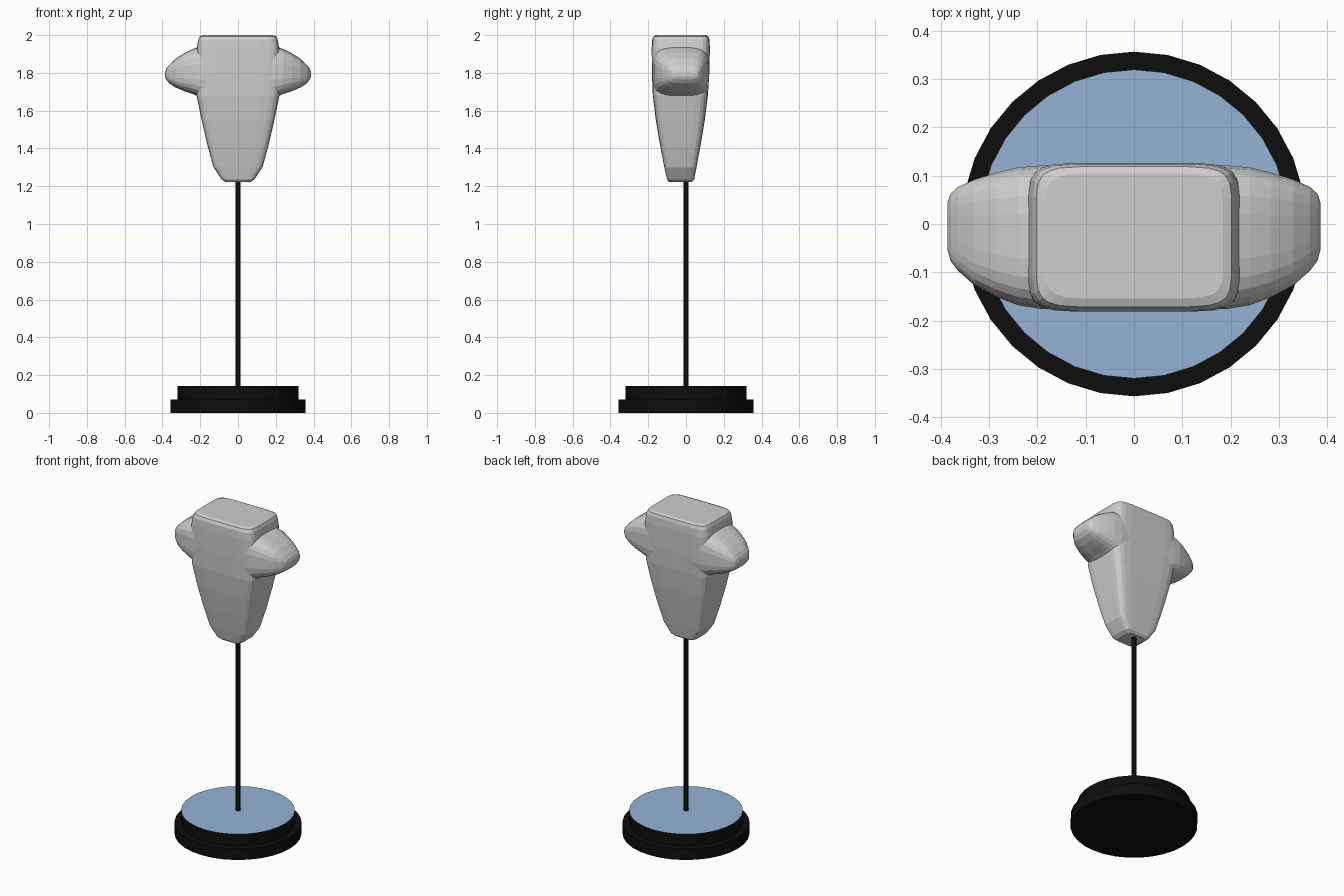
import bpy, bmesh, math

if "Cube" in bpy.data.objects:
    bpy.data.objects.remove(bpy.data.objects["Cube"])


def material(name, rgb):
    m = bpy.data.materials.new(name)
    m.diffuse_color = (*rgb, 1)
    m.use_nodes = True
    m.node_tree.nodes["Principled BSDF"].inputs["Base Color"].default_value = m.diffuse_color
    return m


stone = material("pale grey", (0.62, 0.62, 0.62))
black = material("black", (0.004, 0.004, 0.004))
blue = material("light blue", (0.30, 0.45, 0.66))


def add_object(name, bm, mats):
    bmesh.ops.recalc_face_normals(bm, faces=bm.faces)
    me = bpy.data.meshes.new(name)
    bm.to_mesh(me)
    bm.free()
    for m in mats:
        me.materials.append(m)
    ob = bpy.data.objects.new(name, me)
    bpy.context.collection.objects.link(ob)
    return ob


def rounded(u0, u1, v0, v1, power, count=24):
    """Points of a rounded rectangle between the given limits."""
    pts = []
    for i in range(count):
        a = 2 * math.pi * (i + 0.5) / count
        c, s = math.cos(a), math.sin(a)
        u = math.copysign(abs(c) ** (2 / power), c)
        v = math.copysign(abs(s) ** (2 / power), s)
        pts.append(((u0 + u1) / 2 + u * (u1 - u0) / 2,
                    (v0 + v1) / 2 + v * (v1 - v0) / 2))
    return pts


def loft(name, rings, mats):
    bm = bmesh.new()
    loops = [[bm.verts.new(p) for p in ring] for ring in rings]
    for a, b in zip(loops, loops[1:]):
        for i in range(len(a)):
            j = (i + 1) % len(a)
            bm.faces.new((a[i], a[j], b[j], b[i]))
    bm.faces.new(loops[0])
    bm.faces.new(loops[-1])
    return add_object(name, bm, mats)


def cylinder(name, radius, z0, z1, sides, mats):
    ring = [(radius * math.sin(2 * math.pi * i / sides),
             radius * math.cos(2 * math.pi * i / sides)) for i in range(sides)]
    return loft(name, [[(x, y, z) for x, y in ring] for z in (z0, z1)], mats)


# Stepped round base, blue on the top face, and thin pole
cylinder("base_lower", 0.357, 0, 0.07, 32, [black])
upper = cylinder("base_upper", 0.32, 0.07, 0.143, 32, [black, blue])
for f in upper.data.polygons:
    f.material_index = int(f.normal.z > 0.9)
cylinder("pole", 0.013, 0.14, 1.26, 12, [black])

# Tapering torso: height, half width, front y, back y
body_rings = [(1.222, 0.065, -0.088, 0.03), (1.235, 0.086, -0.10, 0.043),
              (1.30, 0.130, -0.115, 0.056), (1.42, 0.163, -0.138, 0.078),
              (1.55, 0.193, -0.160, 0.100), (1.68, 0.220, -0.176, 0.116),
              (1.80, 0.224, -0.181, 0.124), (1.93, 0.219, -0.182, 0.127),
              (1.975, 0.211, -0.180, 0.125), (1.993, 0.203, -0.172, 0.119),
              (2.0, 0.185, -0.155, 0.105)]
torso = loft("torso", [[(x, y, z) for x, y in rounded(-w, w, y0, y1, 7)]
                       for z, w, y0, y1 in body_rings], [stone])

# Stub shoulders lofted sideways: x, front y, back y, bottom z, top z
half = [(0.19, -0.177, 0.122, 1.665, 1.945), (0.24, -0.169, 0.118, 1.688, 1.927),
        (0.285, -0.152, 0.107, 1.703, 1.905), (0.33, -0.128, 0.093, 1.722, 1.875),
        (0.365, -0.097, 0.077, 1.745, 1.842), (0.38, -0.077, 0.063, 1.765, 1.822),
        (0.386, -0.055, 0.045, 1.780, 1.805)]
spans = [(-r[0], *r[1:]) for r in reversed(half)] + half
arms = loft("shoulders", [[(x, y, z) for y, z in rounded(y0, y1, z0, z1, 3.5)]
                          for x, y0, y1, z0, z1 in spans], [stone])

# Merge the shoulders into the torso
mod = torso.modifiers.new("join", 'BOOLEAN')
mod.operation = 'UNION'
mod.solver = 'EXACT'
mod.object = arms
bpy.context.view_layer.objects.active = torso
bpy.ops.object.modifier_apply(modifier=mod.name)
bpy.data.objects.remove(arms)
